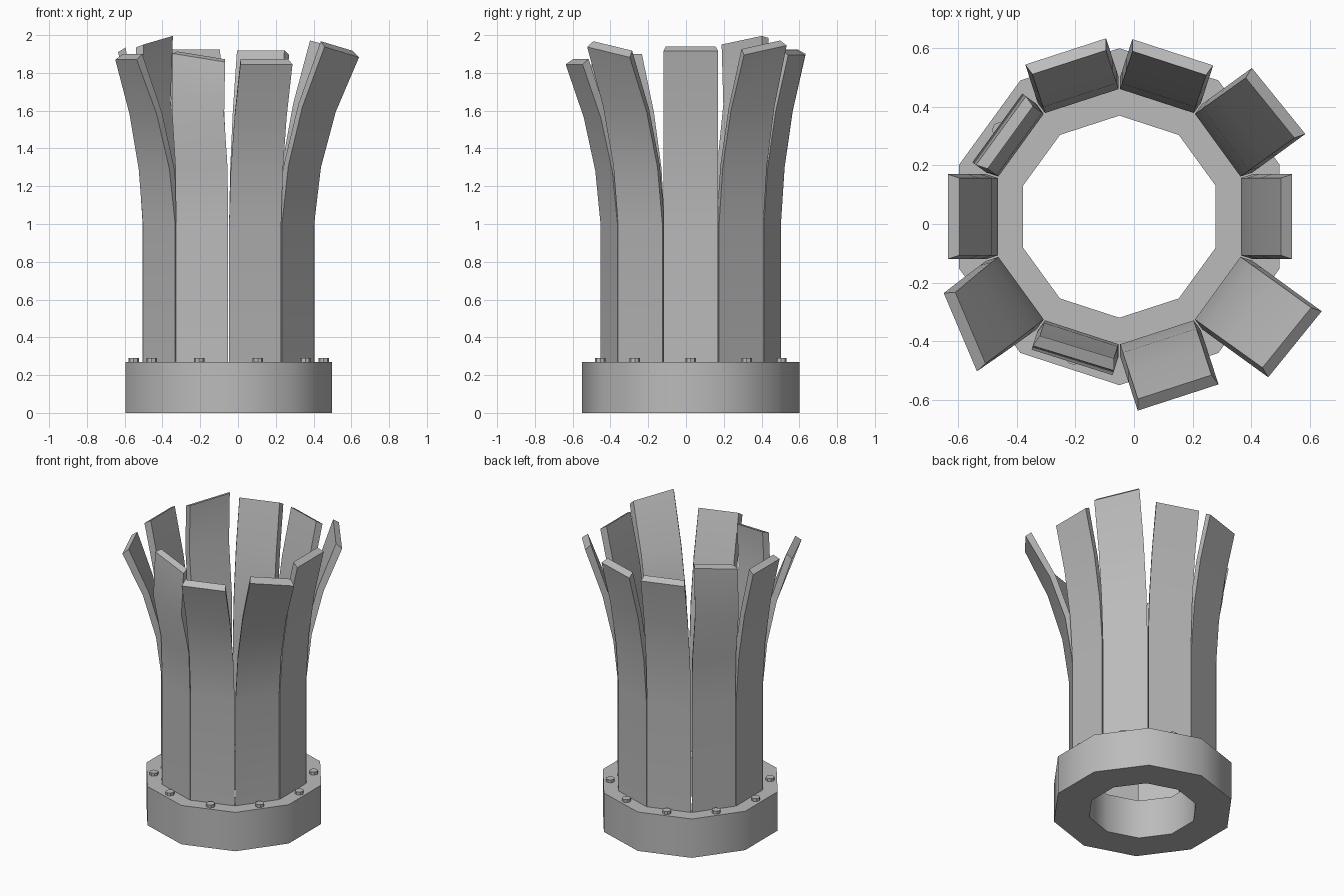
import bpy, bmesh
from math import radians, cos, sin, atan2, pi
from mathutils import Vector

if "Cube" in bpy.data.objects:
    bpy.data.objects.remove(bpy.data.objects["Cube"], do_unlink=True)

SIDES = 10
CENTRE = Vector((-0.05, 0.025, 0))
BASE_TOP = 0.27

grey = bpy.data.materials.new("plain_grey")
grey.use_nodes = True
grey.diffuse_color = (0.5, 0.5, 0.5, 1)
grey.node_tree.nodes["Principled BSDF"].inputs["Base Color"].default_value = (0.5, 0.5, 0.5, 1)


def finish(name, bm, smooth=None):
    bmesh.ops.recalc_face_normals(bm, faces=bm.faces[:])
    mesh = bpy.data.meshes.new(name)
    bm.to_mesh(mesh)
    bm.free()
    mesh.materials.append(grey)
    ob = bpy.data.objects.new(name, mesh)
    ob.location = CENTRE
    bpy.context.collection.objects.link(ob)
    if smooth:
        bpy.ops.object.select_all(action="DESELECT")
        ob.select_set(True)
        bpy.context.view_layer.objects.active = ob
        bpy.ops.object.shade_smooth_by_angle(angle=radians(smooth))


def skin(bm, loops, closed):
    """Bridge successive vertex loops with quads; cap the ends if open."""
    n = len(loops[0])
    for i in range(len(loops) if closed else len(loops) - 1):
        a, b = loops[i], loops[(i + 1) % len(loops)]
        for k in range(n):
            j = (k + 1) % n
            bm.faces.new((a[k], a[j], b[j], b[k]))
    if not closed:
        bm.faces.new(loops[0])
        bm.faces.new(loops[-1])


# Ten-sided base ring with an open middle
bm = bmesh.new()
section = [(0.575, 0), (0.575, BASE_TOP), (0.345, BASE_TOP), (0.345, 0)]
corners = [pi / 2 + 2 * pi * i / SIDES for i in range(SIDES)]
skin(bm, [[bm.verts.new((r * cos(a), r * sin(a), z)) for r, z in section]
          for a in corners], True)
finish("base_ring", bm, 40)


def slat(name, angle, reach, top, roll, yaw, curl):
    """Wedge-sided board that bends outwards above half height."""
    a = radians(angle)
    out, side = Vector((cos(a), sin(a), 0)), Vector((-sin(a), cos(a), 0))
    up = Vector((0, 0, 1))
    bend = reach - 0.455
    step = (top - 1) / 3
    # Height, distance from the centre line, twist share
    rows = [(BASE_TOP - 0.01, 0.455, 0), (1, 0.455, 0),
            (1 + step, 0.455 + bend * 0.15, 0.15),
            (1 + 2 * step, 0.455 + bend * 0.48, 0.48),
            (top, reach, 1)]
    if curl:
        rows[3] = (1 + 2 * step, reach + 0.015, 0.48)
    bm = bmesh.new()
    loops = []
    for i, (z, r, t) in enumerate(rows):
        z0, r0, _ = rows[max(i - 1, 0)]
        z1, r1, _ = rows[min(i + 1, len(rows) - 1)]
        lean = atan2(r1 - r0, z1 - z0)
        y = radians(yaw) * t
        across = side * cos(y) - out * sin(y) + up * (roll * t / 0.29)
        facing = out * cos(y) + side * sin(y)
        mid = out * r + up * z
        inner = mid - facing * 0.04 * cos(lean) + up * 0.04 * sin(lean)
        if i == len(rows) - 1:
            inner += up * 0.015
        loops.append([bm.verts.new(p) for p in (
            mid - across * 0.145, mid + across * 0.145,
            inner + across * 0.132, inner - across * 0.132)])
    skin(bm, loops, False)
    finish(name, bm, 40)


# Tip reach, tip height, roll, yaw, curled back; counter-clockwise from +x
bends = [(0.59, 1.915, 0, 0, False), (0.672, 1.92, 0.05, 3, False),
         (0.59, 1.895, 0, 0, False), (0.593, 1.9, 0, 0, False),
         (0.5, 1.96, -0.05, 0, True), (0.585, 1.91, 0, 0, False),
         (0.671, 1.87, 0, -13, False), (0.508, 1.88, -0.045, 1, True),
         (0.649, 1.845, 0, 0, False), (0.741, 1.91, -0.055, -3, False)]
for i, b in enumerate(bends):
    slat(f"slat_{i + 1}", i * 360 / SIDES, *b)

# Bolt heads around the ring, one in front of each slat
for i in range(SIDES):
    a = 2 * pi * i / SIDES
    bm = bmesh.new()
    bmesh.ops.create_cone(bm, cap_ends=True, segments=8, radius1=0.028, radius2=0.028, depth=0.03)
    bmesh.ops.translate(bm, verts=bm.verts[:], vec=(0.503 * cos(a), 0.503 * sin(a), BASE_TOP + 0.005))
    finish(f"bolt_{i + 1}", bm)
